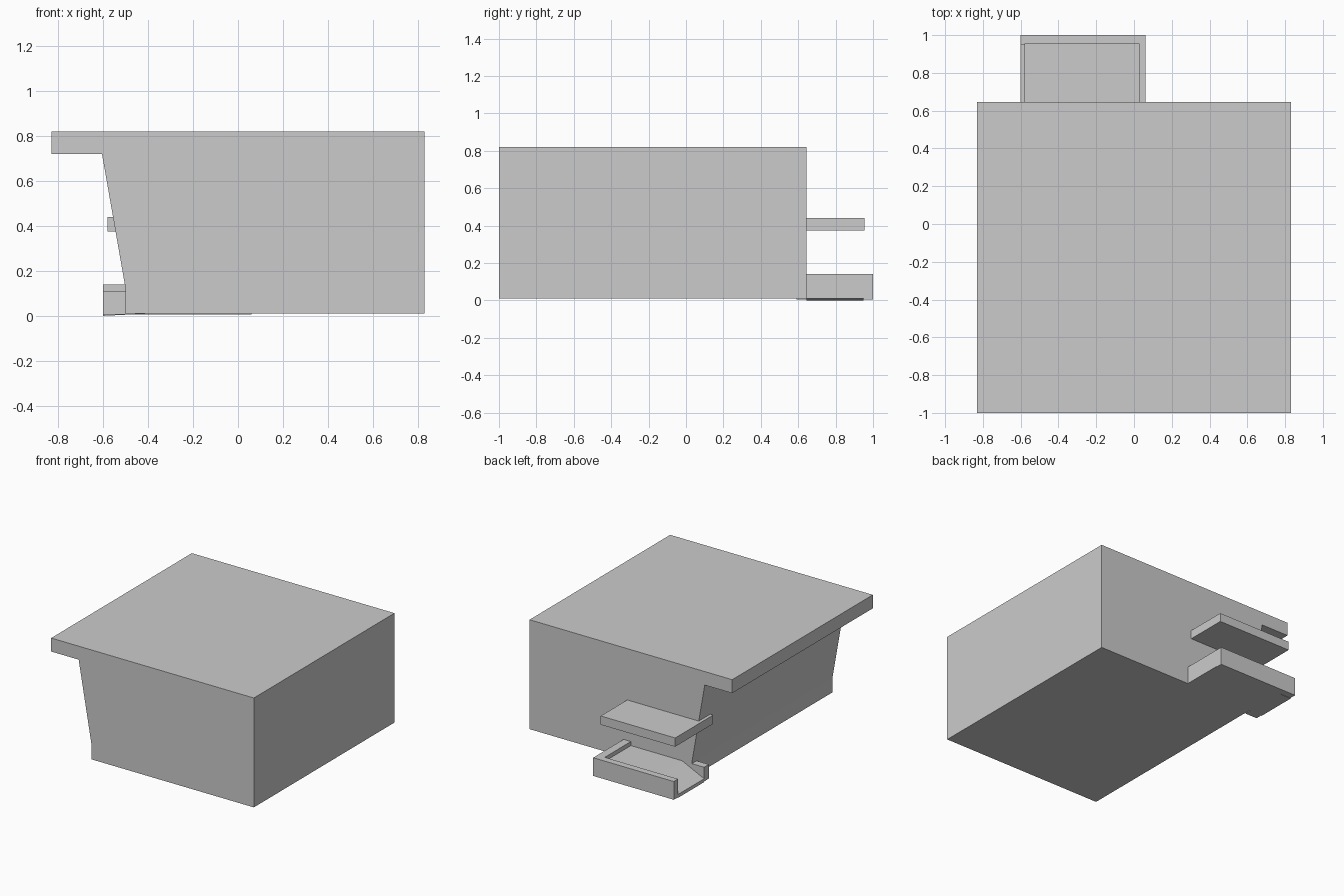
import bpy, bmesh

if "Cube" in bpy.data.objects:
    bpy.data.objects.remove(bpy.data.objects["Cube"])

def extrude_profile(name, pts, y0, y1):
    """Prism from an x/z outline, extruded along y."""
    bm = bmesh.new()
    face = bm.faces.new([bm.verts.new((x, y0, z)) for x, z in pts])
    ext = bmesh.ops.extrude_face_region(bm, geom=[face])
    verts = [g for g in ext["geom"] if isinstance(g, bmesh.types.BMVert)]
    bmesh.ops.translate(bm, verts=verts, vec=(0, y1 - y0, 0))
    bmesh.ops.recalc_face_normals(bm, faces=bm.faces)
    mesh = bpy.data.meshes.new(name)
    bm.to_mesh(mesh)
    bm.free()
    obj = bpy.data.objects.new(name, mesh)
    bpy.context.collection.objects.link(obj)
    return obj

def box(name, x0, x1, y0, y1, z0, z1):
    return extrude_profile(name, [(x0, z0), (x1, z0), (x1, z1), (x0, z1)], y0, y1)

BACK = 0.645  # rear wall of the main block

# Main block with flat roof overhang and leaning left wall
extrude_profile("main_building",
    [(-0.83, 0.82), (0.83, 0.82), (0.83, 0.01), (-0.50, 0.01),
     (-0.50, 0.12), (-0.605, 0.72), (-0.83, 0.72)], -1.0, BACK)

# Canopy slab behind, wrapping the rear left corner
box("canopy", -0.58, 0.03, 0.51, 0.955, 0.375, 0.44)

# Raised platform: floor with side wall and a ramp down at the left
extrude_profile("platform",
    [(0.06, 0.01), (0.06, 0.14), (0.0, 0.14), (0.0, 0.11),
     (-0.42, 0.11), (-0.60, 0.025), (-0.60, 0.0), (-0.40, 0.01)], BACK, 0.95)

# Parapet along the rear of the platform
box("rear_parapet", -0.60, 0.06, 0.95, 1.0, 0.005, 0.14)

# Low kerb beside the ramp, against the main block
box("ramp_kerb", -0.60, -0.50, 0.59, BACK, 0.005, 0.11)
